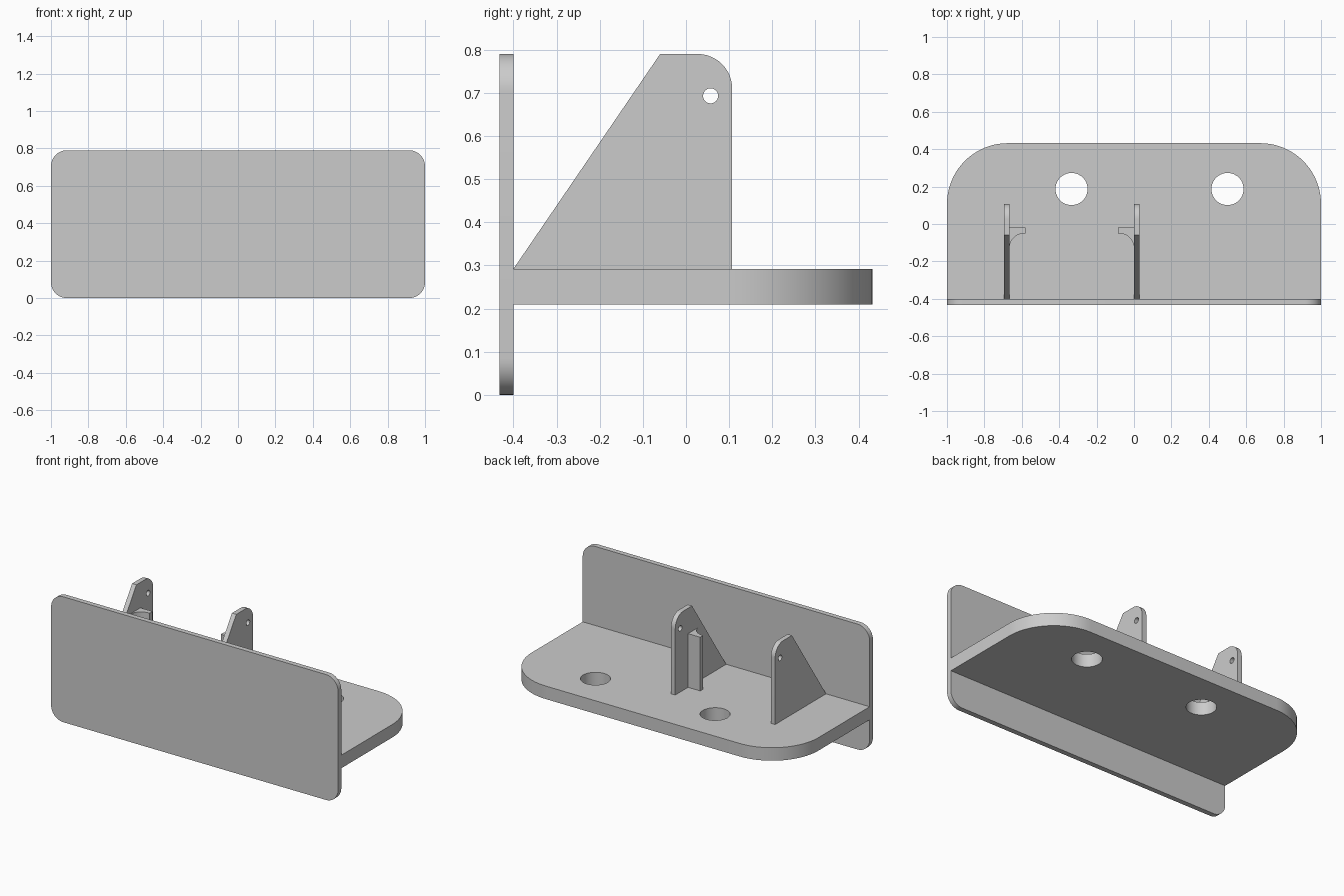
import bpy
import bmesh
import math
from mathutils import Matrix, Vector

if "Cube" in bpy.data.objects:
    bpy.data.objects.remove(bpy.data.objects["Cube"], do_unlink=True)

grey = bpy.data.materials.new("plain_grey")
grey.use_nodes = True
grey.diffuse_color = (0.6, 0.6, 0.6, 1)
grey.node_tree.nodes["Principled BSDF"].inputs["Base Color"].default_value = (0.6, 0.6, 0.6, 1)

# Which world axes the profile's u, v and thickness directions follow
X, Y, Z = Vector((1, 0, 0)), Vector((0, 1, 0)), Vector((0, 0, 1))


def rounded(corners, steps=12):
    """Outline from (u, v, radius) right-angled corners."""
    points = []
    for i, (u, v, r) in enumerate(corners):
        p = Vector((u, v, 0))
        if not r:
            points.append(p)
            continue
        before = (Vector((*corners[i - 1][:2], 0)) - p).normalized()
        after = (Vector((*corners[(i + 1) % len(corners)][:2], 0)) - p).normalized()
        centre = p + r * (before + after)
        for s in range(steps + 1):
            t = math.pi / 2 * s / steps
            points.append(centre - r * (after * math.cos(t) + before * math.sin(t)))
    return points


def circle(u, v, r, sides=40):
    return [Vector((u + r * math.cos(a), v + r * math.sin(a), 0))
            for a in (math.tau * i / sides for i in range(sides))]


def slab(name, loops, axes, start, end):
    """Fill an outline with holes, and extrude it from start to end."""
    bm = bmesh.new()
    edges = []
    for loop in loops:
        verts = [bm.verts.new(p) for p in loop]
        edges += [bm.edges.new((verts[i - 1], verts[i])) for i in range(len(verts))]
    bmesh.ops.triangle_fill(bm, edges=edges, use_beauty=True, normal=Z)
    grown = bmesh.ops.extrude_face_region(bm, geom=bm.faces[:], use_keep_orig=True)
    top = [g for g in grown["geom"] if isinstance(g, bmesh.types.BMVert)]
    bmesh.ops.translate(bm, verts=top, vec=Z * (end - start))
    bmesh.ops.translate(bm, verts=bm.verts[:], vec=Z * start)
    turn = Matrix(axes).transposed().to_4x4()
    bmesh.ops.transform(bm, matrix=turn, verts=bm.verts[:])
    bmesh.ops.recalc_face_normals(bm, faces=bm.faces[:])
    mesh = bpy.data.meshes.new(name)
    bm.to_mesh(mesh)
    bm.free()
    mesh.materials.append(grey)
    obj = bpy.data.objects.new(name, mesh)
    bpy.context.collection.objects.link(obj)
    bpy.ops.object.select_all(action="DESELECT")
    obj.select_set(True)
    bpy.context.view_layer.objects.active = obj
    bpy.ops.object.shade_smooth_by_angle(angle=math.radians(30))
    return obj


# Upright front plate with rounded corners
height, shelf_low, shelf_top = 0.79, 0.21, 0.292
plate_back = -0.4
slab("front_plate",
     [rounded([(-1, 0, 0.085), (1, 0, 0.085), (1, height, 0.085), (-1, height, 0.085)])],
     (X, Z, Y), -0.432, plate_back)

# Shelf with two round holes
slab("shelf",
     [rounded([(-1, plate_back, 0), (1, plate_back, 0), (1, 0.432, 0.325), (-1, 0.432, 0.325)], 20),
      circle(-0.334, 0.187, 0.086), circle(0.5, 0.187, 0.086)],
     (X, Y, Z), shelf_low, shelf_top)

# Pair of mirrored ribs, each with a pin hole and a filleted stiffener
rib_profile = rounded([(plate_back, shelf_top, 0), (0.107, shelf_top, 0),
                       (0.107, height, 0.08), (-0.06, height, 0)])
pin_hole = circle(0.057, 0.693, 0.0175, 24)
for side, inner, facing in (("right", -0.666, 1), ("left", 0.0, -1)):
    outer = inner - facing * 0.03
    slab(side + "_rib", [rib_profile, pin_hole], (Y, Z, X),
         min(inner, outer), max(inner, outer))
    stiffener = rounded([(-0.01, -0.02, 0), (0.085, -0.02, 0), (0.085, -0.05, 0),
                         (0, -0.05, 0.08), (0, -0.132, 0), (-0.01, -0.132, 0)])
    placed = [Vector((inner + facing * p.x, p.y, 0)) for p in stiffener]
    slab(side + "_stiffener", [placed], (X, Y, Z), shelf_top, 0.63)
